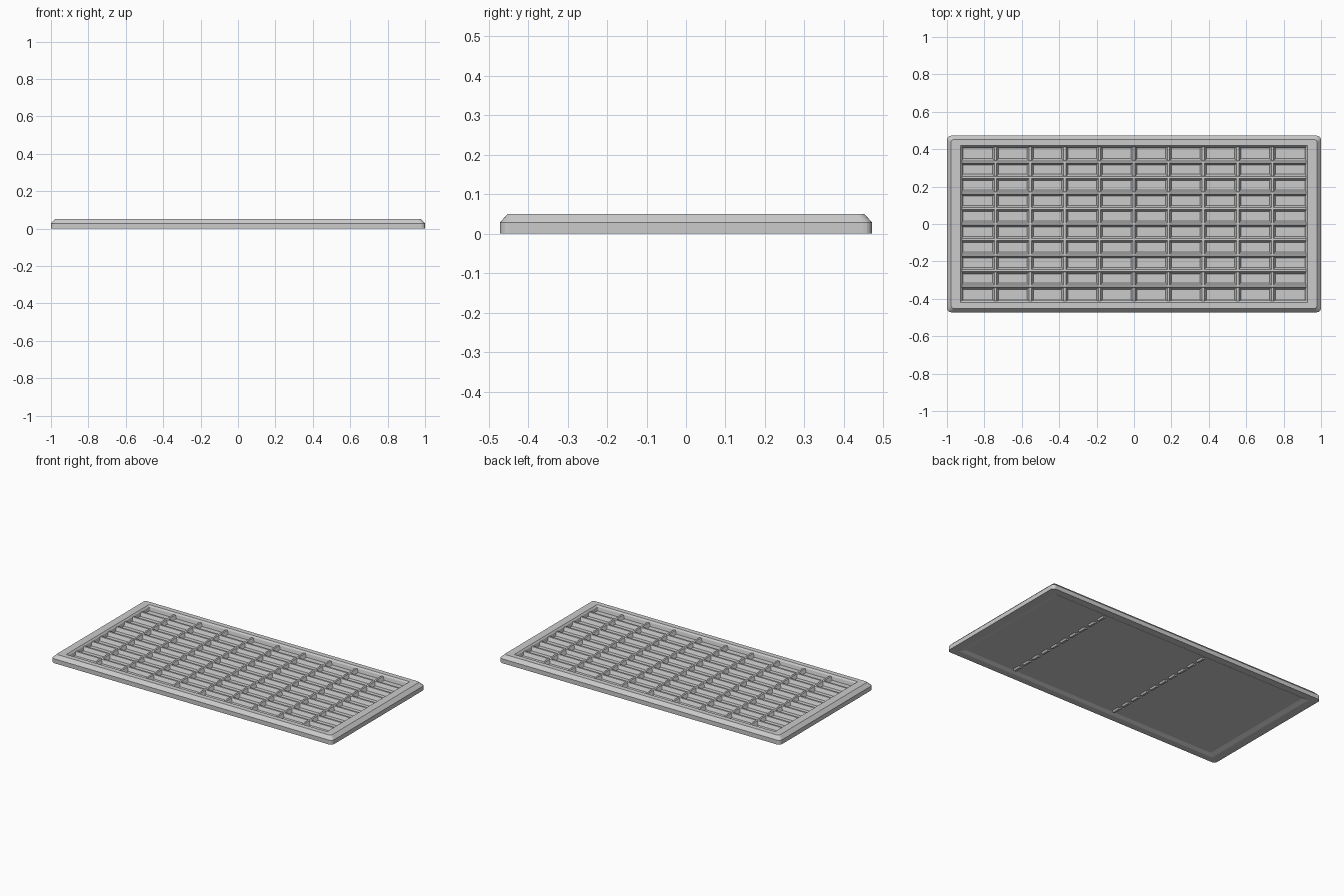
import bpy, bmesh, math

if "Cube" in bpy.data.objects:
    bpy.data.objects.remove(bpy.data.objects["Cube"])

PX, PY = 0.185, 0.083      # cell pitch
PANEL_LOW, PANEL_TOP = 0.010, 0.018
BAR_TOP = 0.040


def make_object(name, bm):
    bmesh.ops.recalc_face_normals(bm, faces=bm.faces[:])
    me = bpy.data.meshes.new(name)
    bm.to_mesh(me)
    bm.free()
    ob = bpy.data.objects.new(name, me)
    bpy.context.collection.objects.link(ob)
    return ob


def rounded_loop(bm, hx, hy, z, r, n=4):
    verts = []
    for q, (sx, sy) in enumerate(((1, 1), (-1, 1), (-1, -1), (1, -1))):
        for i in range(n + 1):
            a = math.pi / 2 * (q + i / n)
            verts.append(bm.verts.new((sx * (hx - r) + r * math.cos(a),
                                       sy * (hy - r) + r * math.sin(a), z)))
    return verts


def add_prism(bm, profile, half, centre, along_x):
    """Sweep a (side, z) profile along x or y, centred on (x, y)."""
    cx, cy = centre
    ends = []
    for e in (-half, half):
        ends.append([bm.verts.new((cx + e, cy + s, z) if along_x
                                  else (cx + s, cy + e, z)) for s, z in profile])
    a, b = ends
    bm.faces.new(a)
    bm.faces.new(b[::-1])
    for i in range(len(a)):
        j = (i + 1) % len(a)
        bm.faces.new((a[i], b[i], b[j], a[j]))


# Frame with chamfered outer edge and sloped inner lip
bm = bmesh.new()
section = [(1.0, 0.472, 0.0, 0.022), (1.0, 0.472, 0.028, 0.022),
           (0.978, 0.452, 0.05, 0.016), (0.928, 0.420, 0.05, 0.004),
           (0.920, 0.412, BAR_TOP, 0.004), (0.915, 0.407, PANEL_TOP, 0.004),
           (0.915, 0.407, PANEL_LOW, 0.004), (0.945, 0.430, 0.0, 0.004)]
rings = [rounded_loop(bm, *s) for s in section]
for k, a in enumerate(rings):
    b = rings[(k + 1) % len(rings)]
    for i in range(len(a)):
        j = (i + 1) % len(a)
        bm.faces.new((a[i], a[j], b[j], b[i]))
make_object("frame", bm)

# Back panel closing the cells
bm = bmesh.new()
add_prism(bm, [(-0.41, PANEL_LOW), (0.41, PANEL_LOW),
               (0.41, PANEL_TOP), (-0.41, PANEL_TOP)], 0.918, (0, 0), True)
make_object("back_panel", bm)

# Tapered grid bars
bar = [(-0.018, PANEL_TOP - 0.002), (0.018, PANEL_TOP - 0.002),
       (0.006, BAR_TOP), (-0.006, BAR_TOP)]
bm = bmesh.new()
for k in range(-4, 5):
    add_prism(bm, bar, 0.920, (0, k * PY), True)
make_object("long_bars", bm)

divider = [(s, z - 0.001) for s, z in bar]
bm = bmesh.new()
for k in range(-4, 5):
    add_prism(bm, divider, 0.412, (k * PX, 0), False)
make_object("cross_bars", bm)

# Two rows of short ribs under the panel
rib = [(-0.014, PANEL_LOW + 0.002), (0.014, PANEL_LOW + 0.002),
       (0.006, 0.0), (-0.006, 0.0)]
bm = bmesh.new()
for x in (3 * PX, -PX):
    for k in range(10):
        add_prism(bm, rib, 0.026, (x, (k - 4.5) * PY), False)
make_object("underside_ribs", bm)
